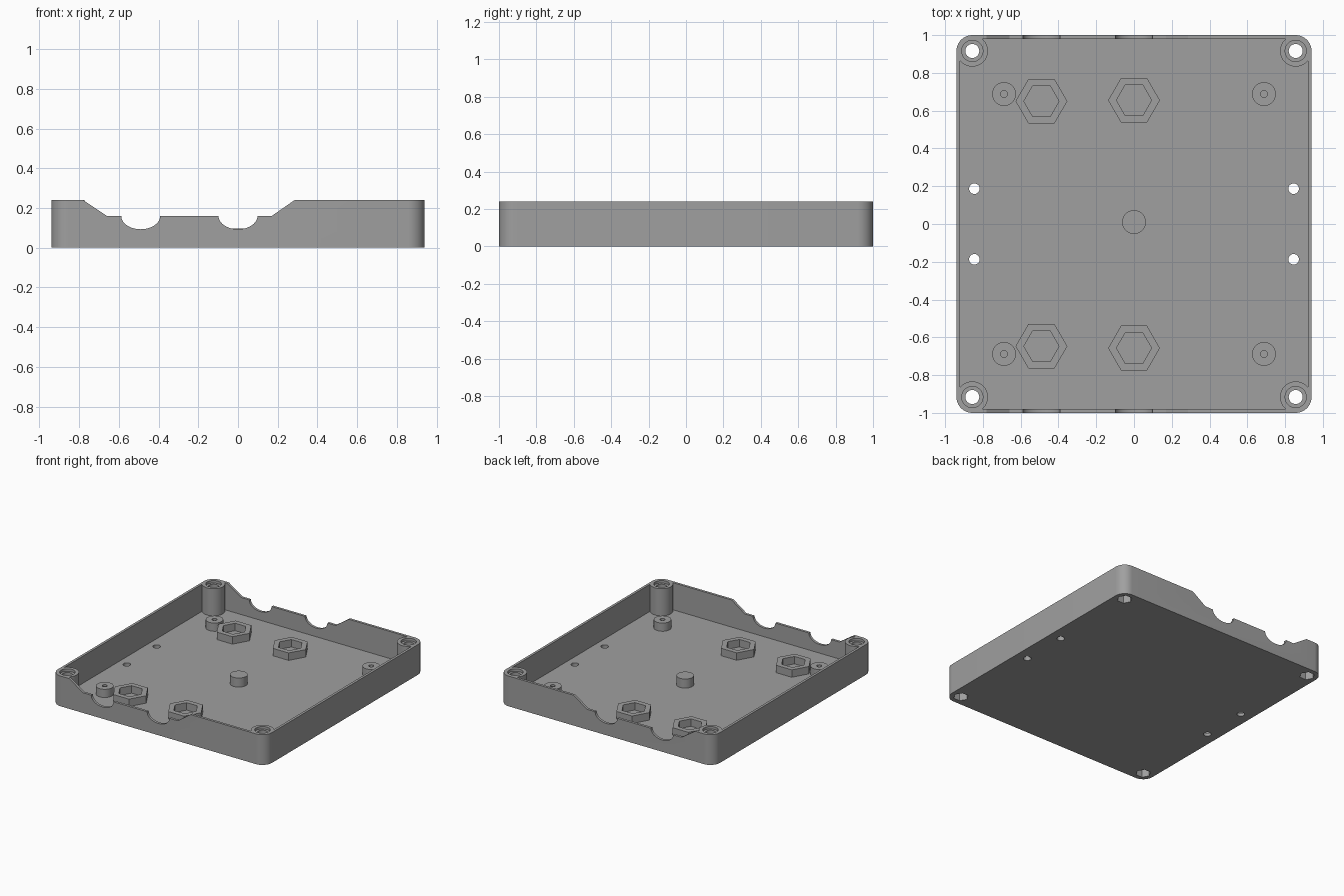
import bpy, bmesh, math

if "Cube" in bpy.data.objects:
    bpy.data.objects.remove(bpy.data.objects["Cube"])

H, FLOOR, WALL = 0.24, 0.025, 0.02
HX, HY, R = 0.94, 1.0, 0.084
PX, PY = HX - R, HY - R

grey = bpy.data.materials.new("grey plastic")
grey.diffuse_color = (0.35, 0.35, 0.35, 1)
grey.use_nodes = True
grey.node_tree.nodes["Principled BSDF"].inputs["Base Color"].default_value = grey.diffuse_color


def finish(name, bm):
    bmesh.ops.recalc_face_normals(bm, faces=bm.faces[:])
    me = bpy.data.meshes.new(name)
    bm.to_mesh(me)
    bm.free()
    me.materials.append(grey)
    ob = bpy.data.objects.new(name, me)
    bpy.context.collection.objects.link(ob)
    return ob


def circle(x, y, r, n=40):
    return [(x + r * math.cos(2 * math.pi * i / n), y + r * math.sin(2 * math.pi * i / n)) for i in range(n)]


def rounded(hx, hy, r, n=10):
    pts = []
    for k, (sx, sy) in enumerate([(1, 1), (-1, 1), (-1, -1), (1, -1)]):
        for i in range(n + 1):
            a = math.pi / 2 * (k + i / n)
            pts.append((sx * (hx - r) + r * math.cos(a), sy * (hy - r) + r * math.sin(a)))
    return pts


def prism(name, pts, lo, hi, axis="z"):
    """Extrude a 2D outline along z, or an xz outline along y."""
    bm = bmesh.new()
    put = (lambda p, h: (p[0], p[1], h)) if axis == "z" else (lambda p, h: (p[0], h, p[1]))
    a = [bm.verts.new(put(p, lo)) for p in pts]
    b = [bm.verts.new(put(p, hi)) for p in pts]
    bm.faces.new(a)
    bm.faces.new(b)
    for i in range(len(pts)):
        j = (i + 1) % len(pts)
        bm.faces.new((a[i], a[j], b[j], b[i]))
    return finish(name, bm)


def ring(name, x, y, ro, ri, z0, z1, n):
    """Hollow boss with n sides."""
    bm = bmesh.new()
    loops = [[bm.verts.new((*p, z)) for p in circle(x, y, r, n)]
             for r, z in ((ro, z0), (ro, z1), (ri, z1), (ri, z0))]
    for k in range(3):
        a, b = loops[k], loops[k + 1]
        for i in range(n):
            j = (i + 1) % n
            bm.faces.new((a[i], a[j], b[j], b[i]))
    return finish(name, bm)


def combine(target, other, op):
    m = target.modifiers.new("bool", "BOOLEAN")
    m.operation, m.object, m.solver = op, other, "EXACT"
    bpy.context.view_layer.objects.active = target
    bpy.ops.object.modifier_apply(modifier=m.name)
    bpy.data.objects.remove(other)


def smooth(ob):
    bpy.ops.object.select_all(action="DESELECT")
    ob.select_set(True)
    bpy.context.view_layer.objects.active = ob
    bpy.ops.object.shade_smooth_by_angle(angle=math.radians(30))


# tray: rounded block, hollowed
tray = prism("tray", rounded(HX, HY, R), 0, H)
combine(tray, prism("cavity", rounded(HX - WALL, HY - WALL, R - WALL), FLOOR, H + 0.1), "DIFFERENCE")

# cable notches in front and back walls
notch = [(-0.84, 0.28), (-0.78, H), (-0.66, 0.16)]
for cx in (-0.49, 0.0):
    notch += [(cx - 0.098 * math.cos(math.pi * i / 20), 0.16 - 0.067 * math.sin(math.pi * i / 20))
              for i in range(21)]
notch += [(0.17, 0.16), (0.285, H), (0.345, 0.28)]
for s in (-1, 1):
    combine(tray, prism("notch", notch, *sorted((s * 0.96, s * 1.05)), axis="y"), "DIFFERENCE")

# corner screw posts with counterbore, through hole and nut trap
corners = [(sx, sy) for sx in (-1, 1) for sy in (-1, 1)]
for sx, sy in corners:
    x, y = sx * PX, sy * PY
    combine(tray, prism("post", circle(x, y, R - 0.001), 0.01, H), "UNION")
    for pts, lo, hi in ((circle(x, y, 0.037), -0.1, 0.4),
                        (circle(x, y, 0.056), H - 0.02, 0.4),
                        (circle(x, y, 0.055, 6), -0.1, 0.07)):
        combine(tray, prism("hole", pts, lo, hi), "DIFFERENCE")
    # floor screw holes
    combine(tray, prism("hole", circle(sx * 0.845, sy * 0.187, 0.028, 24), -0.1, 0.1), "DIFFERENCE")
smooth(tray)

# board standoffs
for sx, sy in corners:
    smooth(ring("standoff", sx * 0.688, sy * 0.688, 0.063, 0.018, FLOOR, 0.09, 32))

# hexagonal nut holders
for x, y in ((-0.49, 0.65), (-0.49, -0.647), (0, 0.655), (0, -0.657)):
    ring("hex_nut_holder", x, y, 0.137, 0.093, FLOOR, 0.084, 6)

# centre support
smooth(prism("centre_support", circle(0, 0.01, 0.063), FLOOR - 0.005, 0.097))
